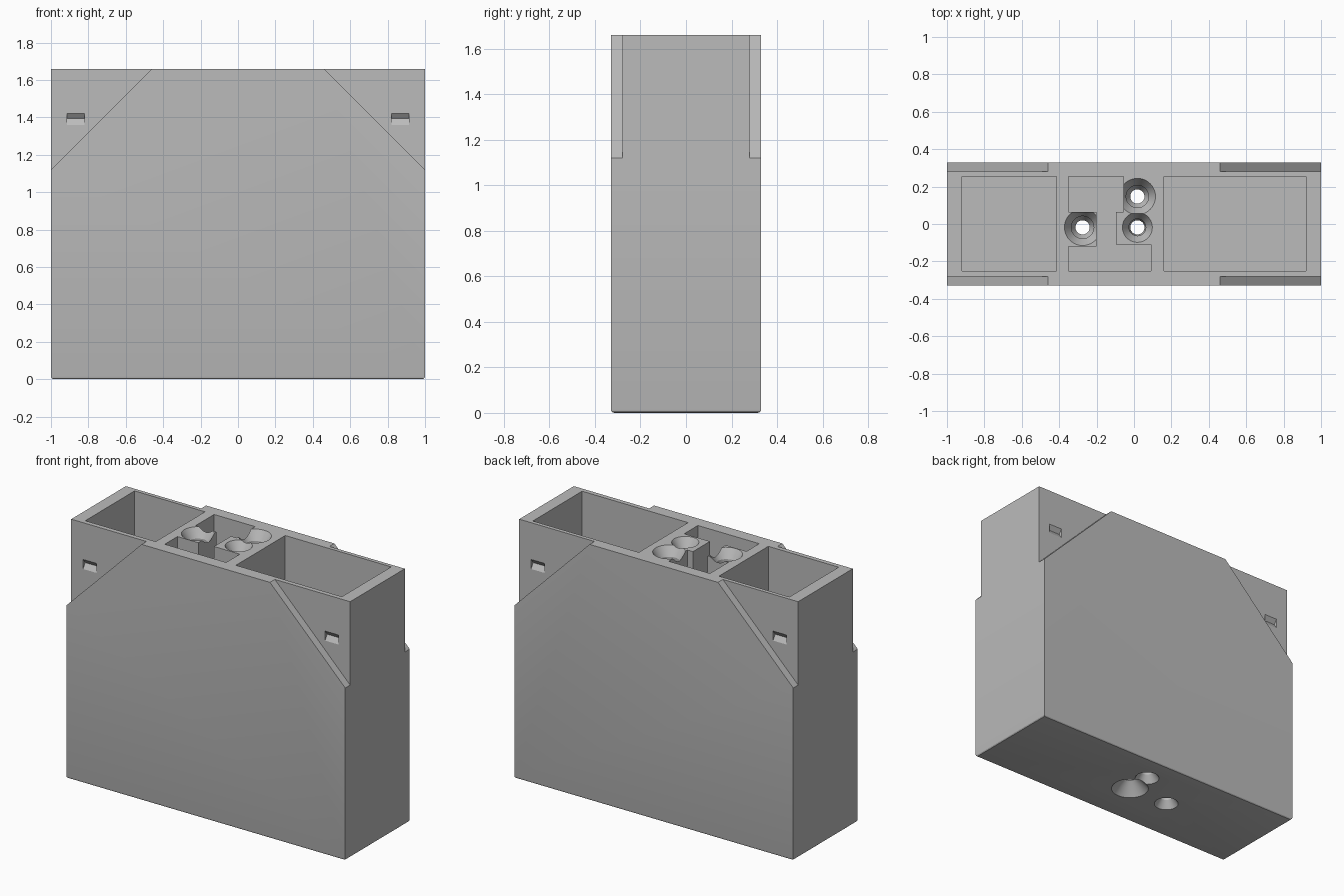
import bpy, bmesh, math
from mathutils import Vector

if "Cube" in bpy.data.objects:
    bpy.data.objects.remove(bpy.data.objects["Cube"])

TOP, HALF_Y, FLOOR = 1.66, 0.33, 0.1

grey = bpy.data.materials.new("plain grey")
grey.use_nodes = True
colour = (0.5, 0.5, 0.5, 1)
grey.diffuse_color = colour
grey.node_tree.nodes["Principled BSDF"].inputs["Base Color"].default_value = colour


def finish(name, bm):
    bmesh.ops.recalc_face_normals(bm, faces=bm.faces)
    mesh = bpy.data.meshes.new(name)
    bm.to_mesh(mesh)
    bm.free()
    mesh.materials.append(grey)
    ob = bpy.data.objects.new(name, mesh)
    bpy.context.collection.objects.link(ob)
    return ob


def prism(name, outline, offset):
    """Extrude a closed 3D outline along an offset."""
    bm = bmesh.new()
    face = bm.faces.new([bm.verts.new(p) for p in outline])
    out = bmesh.ops.extrude_face_region(bm, geom=[face])
    verts = [v for v in out["geom"] if isinstance(v, bmesh.types.BMVert)]
    bmesh.ops.translate(bm, vec=Vector(offset), verts=verts)
    return finish(name, bm)


def box(name, x0, x1, y0, y1, z0, z1):
    return prism(name, [(x0, y0, z0), (x1, y0, z0), (x1, y1, z0), (x0, y1, z0)],
                 (0, 0, z1 - z0))


def bore(name, x, y, profile, sides=48):
    """Turned solid from (radius, height) pairs."""
    bm = bmesh.new()
    rings = [[bm.verts.new((x + r * math.cos(math.tau * i / sides),
                            y + r * math.sin(math.tau * i / sides), z))
              for i in range(sides)] for r, z in profile]
    for low, high in zip(rings, rings[1:]):
        for i in range(sides):
            j = (i + 1) % sides
            bm.faces.new((low[i], low[j], high[j], high[i]))
    bm.faces.new(rings[0])
    bm.faces.new(rings[-1])
    return finish(name, bm)


# Main block with a softened bottom edge
body = box("block_body", -1, 1, -HALF_Y, HALF_Y, 0, TOP)
bm = bmesh.new()
bm.from_mesh(body.data)
edges = [e for e in bm.edges if all(v.co.z < 0.01 for v in e.verts)]
bmesh.ops.bevel(bm, geom=edges, offset=0.015, segments=3, profile=0.5, affect='EDGES')
bm.to_mesh(body.data)
bm.free()

cutters = []

# Large open compartments
cutters.append(box("left_compartment", 0.16, 0.92, -0.25, 0.255, FLOOR, 2))
cutters.append(box("right_compartment", -0.92, -0.415, -0.25, 0.255, FLOOR, 2))

# Winding centre pocket
pocket = [(-0.35, 0.255), (-0.055, 0.255), (-0.055, 0.065), (-0.095, 0.065),
          (-0.095, -0.11), (0.09, -0.11), (0.09, -0.25), (-0.35, -0.25),
          (-0.35, -0.12), (-0.2, -0.12), (-0.2, 0.065), (-0.35, 0.065)]
cutters.append(prism("centre_pocket", [(x, y, FLOOR) for x, y in pocket], (0, 0, 2)))

# Vertical bores, flared at both ends
for name, x, y, flare, throat, foot, neck in (
        ("back_bore", 0.018, 0.147, 0.097, 0.06, 0.074, 0.04),
        ("centre_bore", 0.018, -0.018, 0.08, 0.045, 0.114, 0.07),
        ("side_bore", -0.275, -0.018, 0.097, 0.06, 0.074, 0.04)):
    cutters.append(bore(name, x, y, [
        (foot, -0.1), (foot, 0), (neck, 0.05), (0.038, 0.08), (0.038, 0.12),
        (throat, 0.16), (throat, TOP - 0.06), (flare, TOP), (flare, TOP + 0.1)]))

# Sunken corner triangles, each with a V-shaped catch notch
for sx in (-1, 1):
    for sy in (-1, 1):
        wall = 0.28 * sy
        cutters.append(prism("corner_recess", [
            (sx * 0.36, wall, TOP + 0.1), (sx * 1.1, wall, TOP + 0.1),
            (sx * 1.1, wall, 1.02)], (0, sy * 0.2, 0)))
        cutters.append(prism("catch_notch", [
            (sx * 0.82, wall + sy * 0.01, 1.435), (sx * 0.82, wall - sy * 0.022, 1.393),
            (sx * 0.82, wall + sy * 0.01, 1.345)], (sx * 0.095, 0, 0)))

# Carve everything out of the block
bpy.context.view_layer.objects.active = body
body.select_set(True)
for cutter in cutters:
    mod = body.modifiers.new("carve", 'BOOLEAN')
    mod.operation, mod.solver, mod.object = 'DIFFERENCE', 'EXACT', cutter
    bpy.ops.object.modifier_apply(modifier=mod.name)
    bpy.data.objects.remove(cutter)

bpy.ops.object.shade_smooth_by_angle(angle=math.radians(25))
